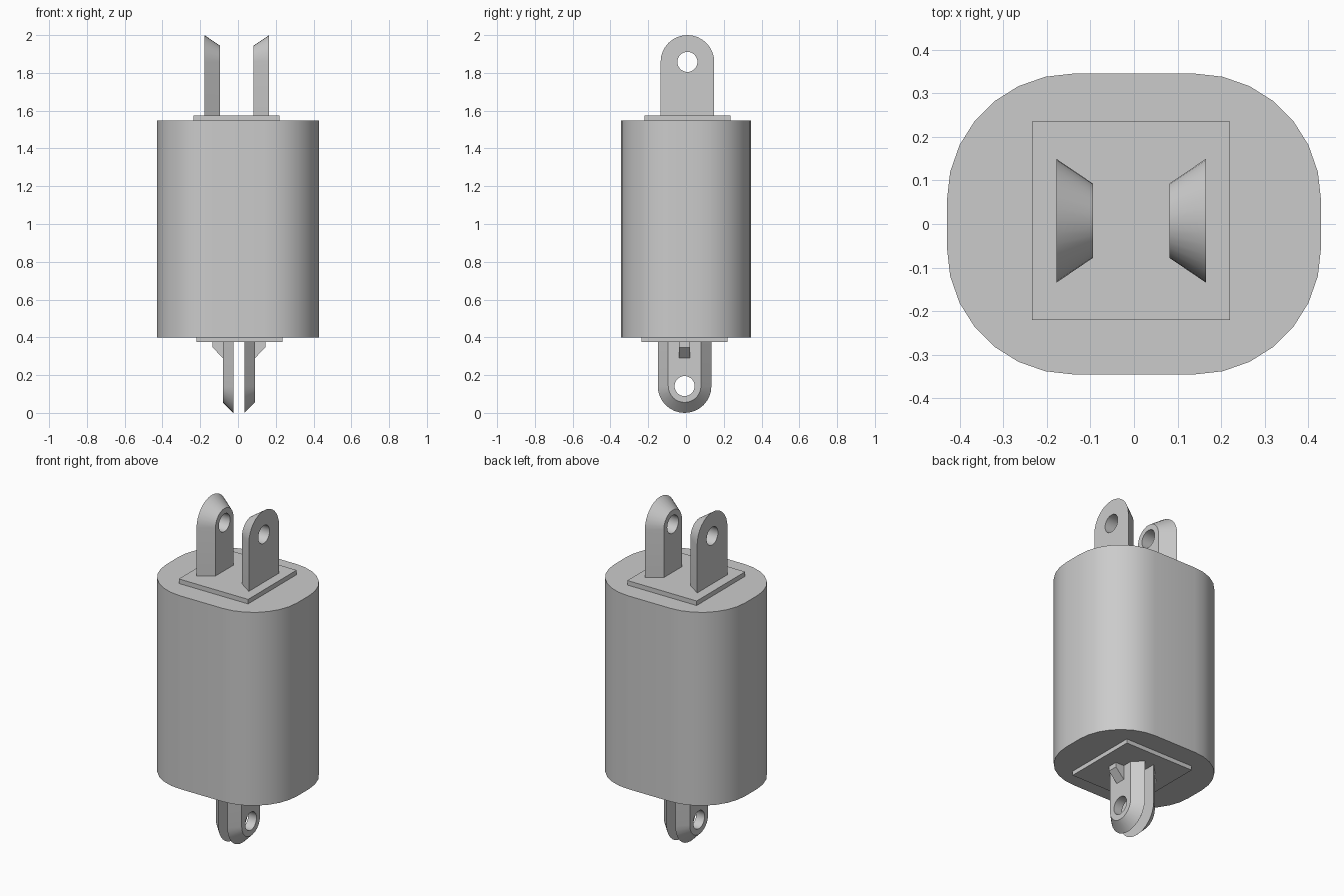
import bpy
import bmesh
from math import sin, cos, pi, radians

cube = bpy.data.objects.get("Cube")
if cube:
    bpy.data.objects.remove(cube, do_unlink=True)

grey = bpy.data.materials.new("plain_grey")
grey.use_nodes = True
tone = (0.6, 0.6, 0.6, 1)
grey.diffuse_color = tone
grey.node_tree.nodes["Principled BSDF"].inputs["Base Color"].default_value = tone


def finish(name, bm):
    bmesh.ops.recalc_face_normals(bm, faces=bm.faces)
    mesh = bpy.data.meshes.new(name)
    bm.to_mesh(mesh)
    bm.free()
    mesh.materials.append(grey)
    obj = bpy.data.objects.new(name, mesh)
    bpy.context.collection.objects.link(obj)
    bpy.ops.object.select_all(action="DESELECT")
    obj.select_set(True)
    bpy.context.view_layer.objects.active = obj
    bpy.ops.object.shade_smooth_by_angle(angle=radians(30))
    return obj


def bridge(bm, a, b):
    n = len(a)
    for i in range(n):
        j = (i + 1) % n
        bm.faces.new((a[i], a[j], b[j], b[i]))


def prism(name, outline, lift):
    """Extrude a flat outline of 3D points along a vector."""
    bm = bmesh.new()
    a = [bm.verts.new(p) for p in outline]
    b = [bm.verts.new([c + d for c, d in zip(p, lift)]) for p in outline]
    bridge(bm, a, b)
    bm.faces.new(a)
    bm.faces.new(b)
    return finish(name, bm)


def plate(name, cx, cy, half, z, height):
    corners = [(cx + sx * half, cy + sy * half, z)
               for sx, sy in ((-1, -1), (1, -1), (1, 1), (-1, 1))]
    prism(name, corners, (0, 0, height))


def prong(name, wide_x, narrow_x, cy, cz, base_z, wide_r, narrow_r, hole_r):
    """Round-ended tab, tapered from a wide face to a narrow one, with a hole."""
    up = 1 if cz > base_z else -1
    half = 16
    bm = bmesh.new()

    def outline(x, r):
        ring = []
        for k in range(2 * half):
            if k <= half:   # rounded end
                a = pi * k / half
                y, z = r * cos(a), cz + up * r * sin(a)
            else:           # straight root
                y, z = r * (2 * (k - half - 1) / (half - 2) - 1), base_z
            ring.append(bm.verts.new((x, cy + y, z)))
        return ring

    def hole(x):
        return [bm.verts.new((x, cy + hole_r * cos(pi * k / half),
                              cz + up * hole_r * sin(pi * k / half)))
                for k in range(2 * half)]

    rings = [outline(wide_x, wide_r), outline(narrow_x, narrow_r),
             hole(narrow_x), hole(wide_x)]
    for i in range(4):
        bridge(bm, rings[i], rings[(i + 1) % 4])
    finish(name, bm)


# Body: rounded rectangle column
radius, steps = 0.29, 7
body = []
for q, (sx, sy) in enumerate(((1, 1), (-1, 1), (-1, -1), (1, -1))):
    for i in range(steps + 1):
        a = (q + i / steps) * pi / 2
        body.append((sx * 0.139 + radius * cos(a), sy * 0.055 + radius * sin(a), 0.4))
prism("body", body, (0, 0, 1.147))

# Square mounting plates
plate("top_plate", -0.007, 0.0075, 0.2275, 1.547, 0.027)
plate("bottom_plate", 0.007, -0.0075, 0.2275, 0.375, 0.025)

# Pairs of prongs, and the small wedge braces under the body
for side, s in (("left", 1), ("right", -1)):
    prong("top_prong_" + side, -0.0065 + s * 0.1715, -0.0065 + s * 0.0875,
          0.0075, 1.858, 1.574, 0.142, 0.085, 0.053)
    prong("bottom_prong_" + side, 0.005 + s * 0.03, 0.005 + s * 0.085,
          -0.0075, 0.142, 0.375, 0.142, 0.0865, 0.053)
    brace = [(0.005 + s * dx, -0.037, z) for dx, z in
             ((0.085, 0.375), (0.14, 0.375), (0.14, 0.347), (0.085, 0.29))]
    prism("brace_" + side, brace, (0, 0.059, 0))
